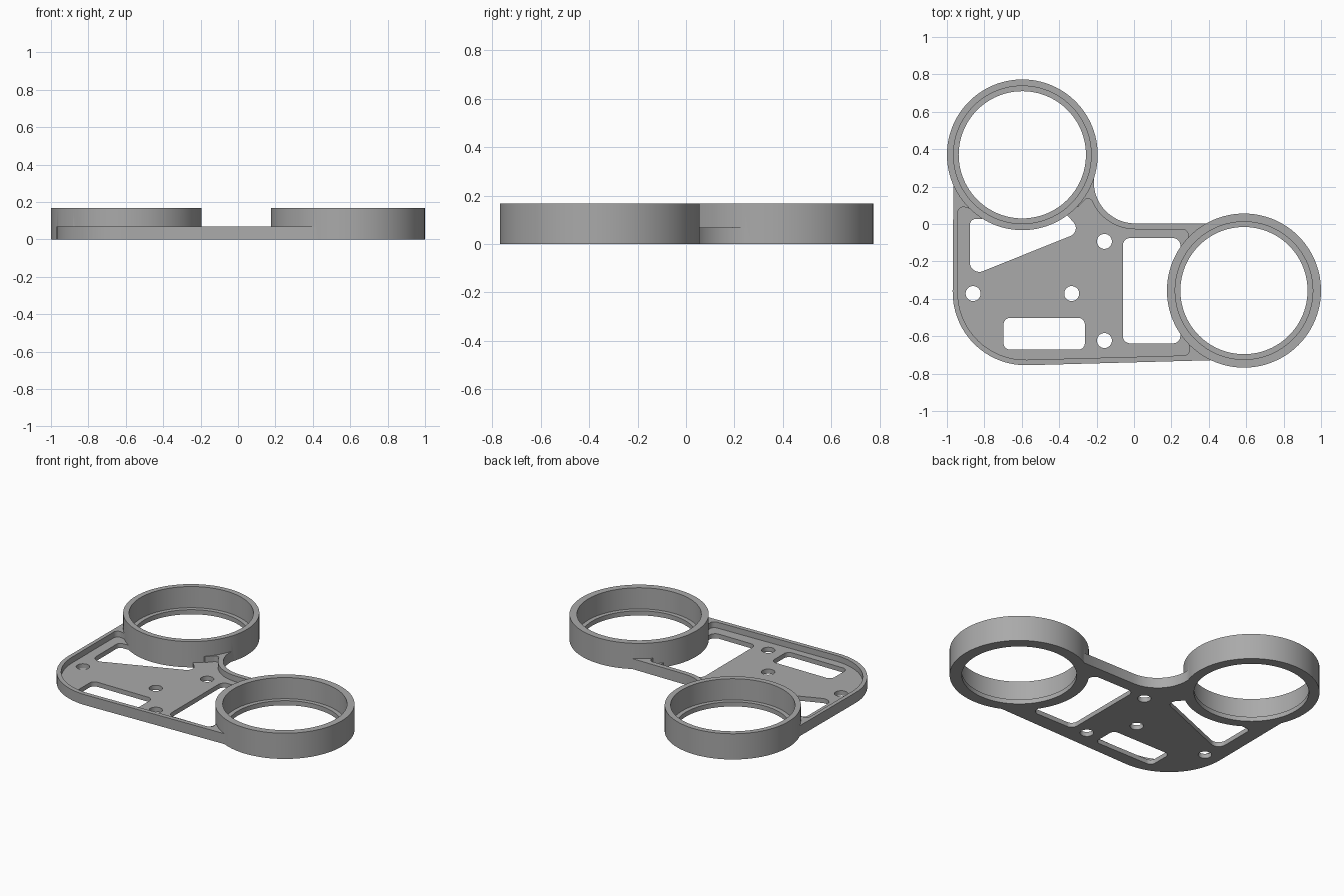
import bpy, bmesh
from math import cos, sin, pi, tan, radians
from mathutils import Vector

cube = bpy.data.objects.get("Cube")
if cube:
    bpy.data.objects.remove(cube, do_unlink=True)

grey = bpy.data.materials.new("mid grey")
grey.use_nodes = True
colour = (0.4, 0.4, 0.4, 1)
grey.diffuse_color = colour
grey.node_tree.nodes["Principled BSDF"].inputs["Base Color"].default_value = colour


def rounded(corners):
    """Polygon outline whose (x, y, radius) corners become arcs."""
    out = []
    for i, (x, y, r) in enumerate(corners):
        p = Vector((x, y))
        if r == 0:
            out.append(p)
            continue
        a = (Vector(corners[i - 1][:2]) - p).normalized()
        b = (Vector(corners[(i + 1) % len(corners)][:2]) - p).normalized()
        half = a.angle(b) / 2
        start = p + a * r / tan(half)
        centre = p + (a + b).normalized() * r / sin(half)
        sweep = (start - centre).angle_signed(p + b * r / tan(half) - centre)
        steps = max(5, int(abs(sweep) / radians(5)))
        arm = start - centre
        for k in range(steps + 1):
            t = -sweep * k / steps
            out.append(centre + Vector((arm.x * cos(t) - arm.y * sin(t),
                                        arm.x * sin(t) + arm.y * cos(t))))
    return out


def circle(x, y, r, n=96):
    return [Vector((x + r * cos(2 * pi * i / n), y + r * sin(2 * pi * i / n)))
            for i in range(n)]


def box(x0, y0, x1, y1, r):
    return rounded([(x0, y0, r), (x1, y0, r), (x1, y1, r), (x0, y1, r)])


def prism(name, outline, z0, z1):
    bm = bmesh.new()
    face = bm.faces.new([bm.verts.new((p.x, p.y, z0)) for p in outline])
    top = bmesh.ops.extrude_face_region(bm, geom=[face])["geom"]
    bmesh.ops.translate(bm, vec=(0, 0, z1 - z0),
                        verts=[v for v in top if isinstance(v, bmesh.types.BMVert)])
    bmesh.ops.recalc_face_normals(bm, faces=bm.faces)
    mesh = bpy.data.meshes.new(name)
    bm.to_mesh(mesh)
    bm.free()
    mesh.materials.append(grey)
    obj = bpy.data.objects.new(name, mesh)
    bpy.context.collection.objects.link(obj)
    return obj


def combine(target, operation, outline, z0, z1):
    tool = prism("helper", outline, z0, z1)
    tool.hide_render = True
    mod = target.modifiers.new("shape", "BOOLEAN")
    mod.operation, mod.object, mod.solver = operation, tool, "EXACT"
    bpy.context.view_layer.objects.active = target
    bpy.ops.object.modifier_apply(modifier=mod.name)
    bpy.data.objects.remove(tool, do_unlink=True)


FLOOR, RIM, TOP = 0.03, 0.068, 0.168
rings = [(-0.597, 0.37, 0.403), (0.588, -0.356, 0.412)]

# Base plate with a large rounded corner and a concave inner corner
plate = prism("twin_ring_bracket", rounded([
    (-0.965, 0.22, 0), (-0.972, -0.766, 0.39), (0.5, -0.726, 0), (0.5, 0.003, 0),
    (-0.215, 0.003, 0.222), (-0.215, 0.27, 0), (-0.5, 0.3, 0)]), 0, RIM)

# Recessed floor inside a thin rim
combine(plate, "DIFFERENCE", rounded([
    (-0.942, 0.1, 0.03), (-0.942, -0.736, 0.36), (0.3, -0.702, 0.03), (0.29, -0.6, 0),
    (0.4, -0.3, 0), (0.29, -0.12, 0), (0.29, -0.03, 0.03), (-0.154, -0.027, 0.25),
    (-0.24, 0.155, 0.025), (-0.3, 0.09, 0), (-0.6, 0.1, 0), (-0.85, 0.075, 0)]), FLOOR, 1)

# Window openings
windows = [
    rounded([(-0.877, 0.025, 0.03), (-0.877, -0.28, 0.05), (-0.28, -0.04, 0.045),
             (-0.36, 0.05, 0.03)]),
    box(-0.697, -0.672, -0.263, -0.502, 0.035),
    box(-0.06, -0.638, 0.248, -0.075, 0.04)]

# Screw holes
holes = [circle(x, y, 0.04, 32) for x, y in
         [(-0.158, -0.093), (-0.86, -0.372), (-0.333, -0.372), (-0.158, -0.623)]]
for outline in windows + holes:
    combine(plate, "DIFFERENCE", outline, -1, 1)

# Tall rings, each bored through with a seating ledge
for x, y, r in rings:
    combine(plate, "UNION", circle(x, y, r), 0, TOP)
for x, y, r in rings:
    combine(plate, "DIFFERENCE", circle(x, y, 0.34), -1, 1)
    combine(plate, "DIFFERENCE", circle(x, y, 0.368), FLOOR, 1)

bpy.ops.object.select_all(action="DESELECT")
plate.select_set(True)
bpy.context.view_layer.objects.active = plate
bpy.ops.object.shade_smooth_by_angle(angle=radians(30))
